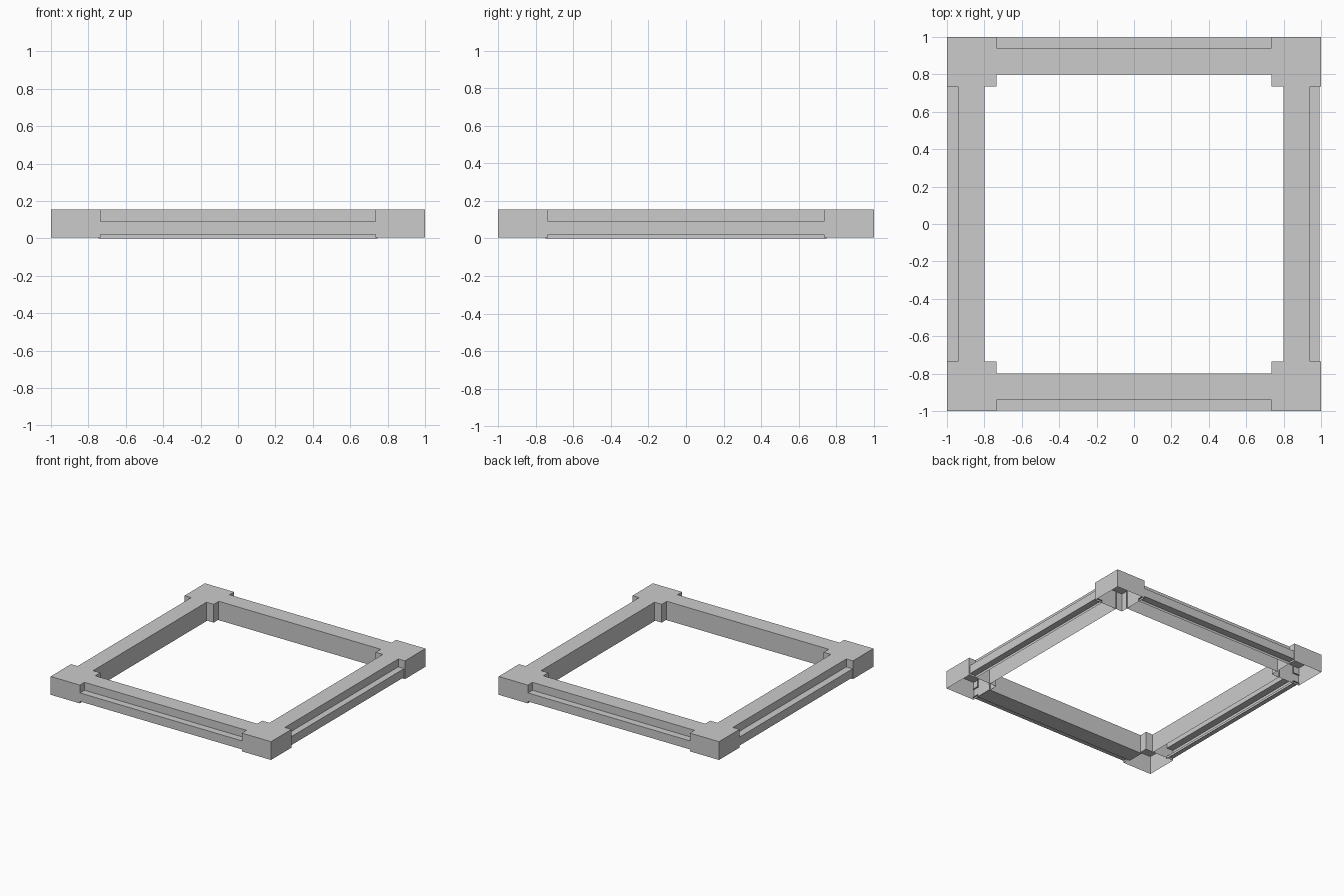
import bpy
import bmesh
import math
from mathutils import Matrix

cube = bpy.data.objects.get("Cube")
if cube:
    bpy.data.objects.remove(cube, do_unlink=True)

grey = bpy.data.materials.new("light_grey")
grey.use_nodes = True
grey.diffuse_color = (0.6, 0.6, 0.6, 1)
grey.node_tree.nodes["Principled BSDF"].inputs["Base Color"].default_value = (0.6, 0.6, 0.6, 1)

TOP = 0.155
OUTER = 0.998
CORNER = 0.735   # inner edge of the corner caps
INNER = 0.80     # inner wall of the rails
WALL = 0.94      # recessed outer wall of the rails


def finish(name, bm, angle):
    bm.transform(Matrix.Rotation(angle, 4, "Z"))
    mesh = bpy.data.meshes.new(name)
    bm.to_mesh(mesh)
    bm.free()
    mesh.materials.append(grey)
    obj = bpy.data.objects.new(name, mesh)
    bpy.context.collection.objects.link(obj)
    return obj


# Hollow rail: a folded channel with an outer ledge, swept along x at the front
def rail(name, angle, closed=False, ledge=OUTER):
    profile = [(INNER, 0), (INNER, TOP), (WALL, TOP), (WALL, 0.09),
               (ledge, 0.09), (ledge, 0.02), (WALL, 0.02), (WALL, 0)]
    bm = bmesh.new()
    half = CORNER + 0.012
    ends = [[bm.verts.new((x, -d, z)) for d, z in profile] for x in (-half, half)]
    a, b = ends
    count = len(profile)
    for i in range(count if closed else count - 1):
        j = (i + 1) % count
        bm.faces.new((a[i], a[j], b[j], b[i]))
    bmesh.ops.recalc_face_normals(bm, faces=bm.faces)
    # Top faces point up
    if any(f.normal.z < -0.5 and f.calc_center_median().z > TOP - 0.01 for f in bm.faces):
        bmesh.ops.reverse_faces(bm, faces=bm.faces)
    finish(name, bm, angle)


# Corner cap: a square box open underneath
def corner(name, angle):
    bm = bmesh.new()
    bmesh.ops.create_cube(bm, size=1)
    size = 1 - CORNER
    mid = (1 + CORNER) / 2
    low = 0.005
    bmesh.ops.scale(bm, vec=(size, size, TOP - low), verts=bm.verts)
    bmesh.ops.translate(bm, vec=(-mid, -mid, (TOP + low) / 2), verts=bm.verts)
    bottom = [f for f in bm.faces if f.normal.z < -0.5]
    bmesh.ops.delete(bm, geom=bottom, context="FACES_ONLY")
    finish(name, bm, angle)


for i, side in enumerate(("front", "left", "back", "right")):
    rail(side + "_rail", i * math.pi / 2, closed=side == "front",
         ledge=0.993 if side == "left" else OUTER)

for i, place in enumerate(("front_right", "front_left", "back_left", "back_right")):
    corner(place + "_corner", i * math.pi / 2)
